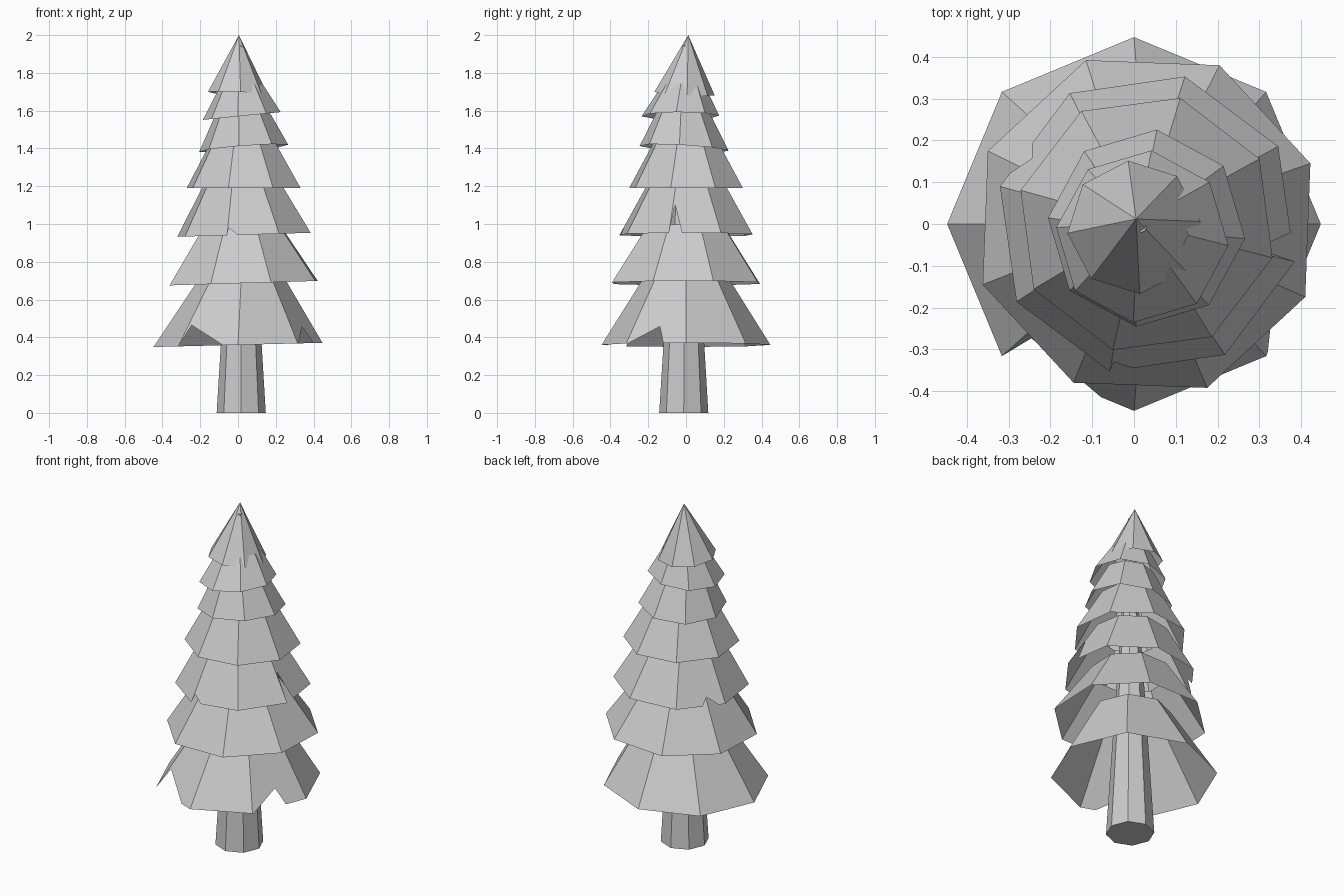
import bpy, bmesh, math
from mathutils import Vector

if "Cube" in bpy.data.objects:
    bpy.data.objects.remove(bpy.data.objects["Cube"])

SIDES = 8

grey = bpy.data.materials.new("plain_grey")
grey.diffuse_color = (0.6, 0.6, 0.6, 1)
grey.use_nodes = True
grey.node_tree.nodes["Principled BSDF"].inputs["Base Color"].default_value = grey.diffuse_color


def ring(centre, radius, turn, tilt=(0, 0)):
    """Eight-sided ring, tilted by a slope along x and y."""
    cx, cy, cz = centre
    pts = []
    for k in range(SIDES):
        a = math.radians(turn) + k * math.tau / SIDES
        x, y = cx + radius * math.cos(a), cy + radius * math.sin(a)
        pts.append(Vector((x, y, cz + tilt[0] * x + tilt[1] * y)))
    return pts


def finish(name, bm):
    mesh = bpy.data.meshes.new(name)
    bm.to_mesh(mesh)
    bm.free()
    mesh.materials.append(grey)
    bpy.context.collection.objects.link(bpy.data.objects.new(name, mesh))


def skirt(name, low, high, notches={}):
    """Open skirt of branches; notches = {side: (start, end, tip_along, tip_height)}."""
    bm = bmesh.new()
    lo = [bm.verts.new(p) for p in low]
    hi = [bm.verts.new(p) for p in high]
    for k in range(SIDES):
        n = (k + 1) % SIDES
        face = [lo[k]]
        if k in notches:
            start, end, along, height = notches[k]
            a, b = low[k], low[n]
            tip = a.lerp(high[k], height).lerp(b.lerp(high[n], height), along)
            if start > 0:
                face.append(bm.verts.new(a.lerp(b, start)))
            else:
                face = [lo[k]]
            face += [bm.verts.new(tip), bm.verts.new(a.lerp(b, end))]
        bm.faces.new(face + [lo[n], hi[n], hi[k]])
    finish(name, bm)


# Branch tiers: bottom centre, bottom radius, turn, tilt, top centre, top radius, notches
tiers = [
    ((0, 0, 0.36), 0.447, 0, (0.025, 0), (0.018, 0, 0.73), 0.215,
     {5: (0, 0.75, 0.06, 0.3), 7: (0.03, 0.62, 0.5, 0.24)}),
    ((0.03, 0, 0.686), 0.418, 20.3, (0.03, 0), (0.02, 0, 0.99), 0.215, {}),
    ((0.032, 0, 0.942), 0.364, -14.3, (0.03, 0), (0.02, 0, 1.23), 0.2,
     {0: (0, 0.25, 0.05, 0.53), 3: (0.54, 0.86, 0.65, 0.15), 6: (0, 0.2, 0.02, 0.14)}),
    ((0.03, 0, 1.19), 0.312, -15, (0, 0), (0.025, 0, 1.45), 0.167, {}),
    ((0.03, -0.01, 1.398), 0.237, -6, (0.075, -0.06), (0.02, -0.012, 1.61), 0.13, {}),
    ((0.02, -0.03, 1.57), 0.207, -6, (0.1, 0), (0.015, -0.015, 1.73), 0.115, {}),
]
for i, (c, r, turn, tilt, tc, tr, cuts) in enumerate(tiers, 1):
    skirt(f"branch_tier_{i}", ring(c, r, turn, tilt), ring(tc, tr, turn, tilt), cuts)

# Pointed top tier
bm = bmesh.new()
rim = [bm.verts.new(p) for p in ring((0, -0.008, 1.69), 0.16, 5, (-0.05, -0.06))]
tip = bm.verts.new((0.005, 0.012, 2.0))
for k in range(SIDES):
    bm.faces.new((rim[k], rim[(k + 1) % SIDES], tip))
finish("branch_tip", bm)

# Tapering trunk running up through the tiers
bm = bmesh.new()
base = [bm.verts.new(p) for p in ring((0.017, -0.012, 0), 0.13, 0)]
top = [bm.verts.new(p) for p in ring((0.018, -0.008, 1.945), 0.012, 0)]
for k in range(SIDES):
    n = (k + 1) % SIDES
    bm.faces.new((base[k], base[n], top[n], top[k]))
bm.faces.new(base[::-1])
bm.faces.new(top)
finish("trunk", bm)
